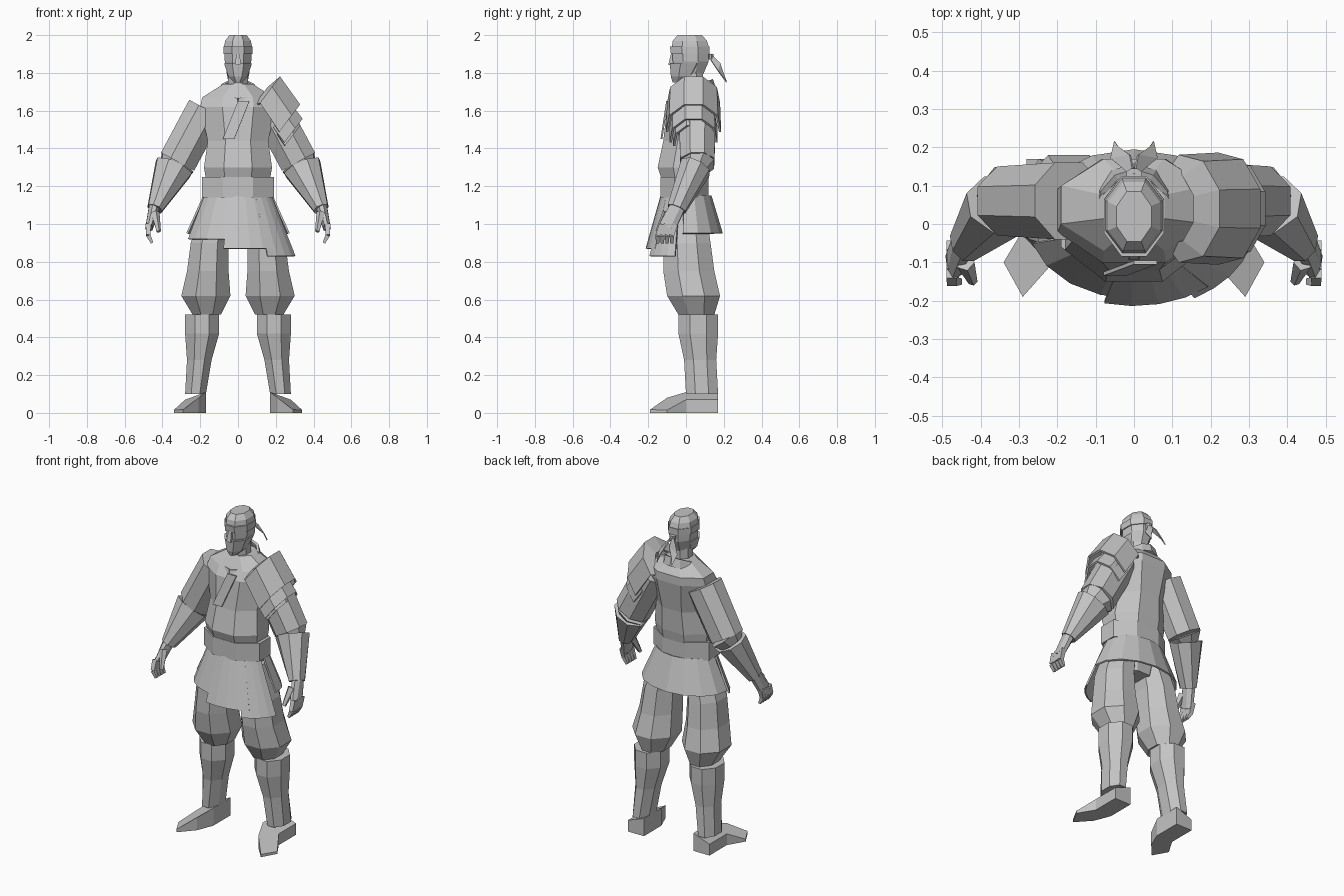
import bpy, bmesh
from math import sin, cos, pi, radians
from mathutils import Vector

cube = bpy.data.objects.get("Cube")
if cube:
    bpy.data.objects.remove(cube, do_unlink=True)

grey = bpy.data.materials.new("plain_grey")
grey.use_nodes = True
shade = 0.55
grey.diffuse_color = (shade, shade, shade, 1)
grey.node_tree.nodes["Principled BSDF"].inputs["Base Color"].default_value = grey.diffuse_color

right, back, up = Vector((1, 0, 0)), Vector((0, 1, 0)), Vector((0, 0, 1))


def skin(name, rows, closed=True, thickness=0, mirror=False):
    """Bridge rows of points; closed rows are capped, open ones become sheets."""
    bm = bmesh.new()
    rows = [[bm.verts.new(point) for point in row] for row in rows]
    count = len(rows[0])
    for lower, upper in zip(rows, rows[1:]):
        for i in range(count if closed else count - 1):
            j = (i + 1) % count
            bm.faces.new((lower[i], lower[j], upper[j], upper[i]))
    if closed:
        bm.faces.new(rows[0])
        bm.faces.new(rows[-1])
    bmesh.ops.recalc_face_normals(bm, faces=bm.faces)
    mesh = bpy.data.meshes.new(name)
    bm.to_mesh(mesh)
    bm.free()
    mesh.materials.append(grey)
    part = bpy.data.objects.new(name, mesh)
    bpy.context.collection.objects.link(part)
    if thickness:
        solidify = part.modifiers.new("thickness", "SOLIDIFY")
        solidify.thickness = thickness
        solidify.offset = 0
    if mirror:
        part.modifiers.new("other_side", "MIRROR")


def ring(centre, across, along, sides):
    """Polygon with flat sides that touches the given half widths."""
    angles = [2 * pi * (i + 0.5) / sides for i in range(sides)]
    return [centre + (across * cos(a) + along * sin(a)) / cos(pi / sides) for a in angles]


def loft(name, sections, sides=8, mirror=False):
    """Level sections: inner x, outer x, front y, back y, height."""
    rows = []
    for inner, outer, front, rear, height in sections:
        centre = Vector((inner + outer, front + rear, height * 2)) / 2
        rows.append(ring(centre, right * (outer - inner) / 2, back * (rear - front) / 2, sides))
    skin(name, rows, mirror=mirror)


def body(name, sections, sides=8):
    """Symmetric loft from half widths."""
    loft(name, [(-section[0], *section) for section in sections], sides)


def tube(name, start, end, start_size, end_size, sides=8, mirror=True):
    """Tapered limb cut square to its own axis; sizes are half width and half depth."""
    start, end = Vector(start), Vector(end)
    axis = (end - start).normalized()
    across = axis.cross(back).normalized()
    along = across.cross(axis)
    rows = [ring(centre, across * size[0], along * size[1], sides)
            for centre, size in ((start, start_size), (end, end_size))]
    skin(name, rows, mirror=mirror)


# Torso and belt: half width, front, back, height
body("tunic", [(.17, -.13, .12, 1.24), (.18, -.15, .13, 1.3), (.16, -.12, .14, 1.44),
               (.2, -.1, .17, 1.62), (.19, -.07, .17, 1.67), (.08, -.03, .12, 1.74)])
body("belt", [(.19, -.135, .12, 1.14), (.19, -.135, .12, 1.25)])
body("hips", [(.1, -.07, .08, .96), (.17, -.12, .11, 1.15)])

# Crossed front edge of the tunic
steps = [0, .5, 1]
skin("lapel", [[(x - t * .08, -.1 - t * .03, 1.65 - t * .2) for x in (0, .06)] for t in steps],
     closed=False, thickness=.01)


# Skirt panels hang from the belt and flare out to a hem
def skirt_panel(name, first, last, hem, flare=1.0, columns=4):
    angles = [radians(first + (last - first) * i / columns) for i in range(columns + 1)]
    rows = [[(half * cos(a), depth * sin(a), height) for a in angles]
            for half, depth, height in ((.18, .13, 1.15), (.27 * flare, .19 * flare, hem))]
    skin(name, rows, closed=False, thickness=.01)


skirt_panel("skirt_back", -5, 185, .95, columns=8)
skirt_panel("skirt_front_right", 195, 270, .92)
skirt_panel("skirt_front_centre", 255, 310, .87, flare=1.1)
skirt_panel("skirt_front_left", 300, 345, .83, flare=1.15)

# Legs
loft("trousers", [(.02, .18, -.1, .1, 1.1), (.05, .25, -.12, .13, .9), (.05, .27, -.12, .15, .75),
                  (.04, .3, -.1, .18, .62), (.09, .24, -.04, .15, .52)], mirror=True)
loft("boot", [(.1, .28, -.04, .17, .52), (.1, .28, -.04, .17, .42),
              (.14, .27, -.01, .16, .28), (.17, .28, 0, .17, .1)], mirror=True)

# Feet turned outward, thinning towards the toe and the outer edge
outline = [(.17, .17), (.28, .17), (.28, 0), (.34, -.1), (.29, -.19), (.21, -.1), (.17, 0)]
skin("foot", [[(x, y, 0) for x, y in outline],
              [(x, y, .11 + min(y, 0) / 4 - max(x - .2, 0) / 2) for x, y in outline]], mirror=True)

# Arms and hands
tube("sleeve", (.17, .06, 1.61), (.32, .06, 1.33), (.1, .1), (.1, .09))
tube("sleeve_cuff", (.32, .06, 1.33), (.35, .05, 1.29), (.1, .09), (.07, .06))
tube("forearm_guard", (.34, .05, 1.3), (.44, -.05, 1.08), (.1, .08), (.04, .05))
tube("palm", (.44, -.04, 1.1), (.47, -.1, .98), (.03, .04), (.02, .045))
tube("thumb", (.44, -.1, 1.06), (.42, -.15, .96), (.02, .02), (.01, .01), sides=5)
for finger in range(4):
    y = -.13 + finger * .025
    knuckle = (.475, y - .02, .94)
    tube(f"finger_{finger}_base", (.475, y, 1), knuckle, (.014, .012), (.012, .012), sides=4)
    tube(f"finger_{finger}_tip", knuckle, (.455, y - .02, .9), (.012, .012), (.007, .008), sides=4)

# Head, mask and headband
body("neck", [(.055, -.03, .09, 1.66), (.05, -.03, .09, 1.83)])
body("head", [(.05, -.06, .09, 1.79), (.07, -.07, .12, 1.86), (.074, -.075, .12, 1.94),
              (.068, -.07, .11, 1.97), (.045, -.045, .085, 2)])
body("face_mask", [(.02, -.07, 0, 1.75), (.05, -.08, .06, 1.78), (.074, -.086, .11, 1.85)])
body("headband", [(.078, -.08, .125, 1.9), (.078, -.085, .125, 1.94)])
tube("nose", (0, -.07, 1.9), (0, -.08, 1.84), (.01, .01), (.014, .014), sides=4, mirror=False)
tube("headband_knot", (0, .13, 1.9), (0, .13, 1.87), (.02, .015), (.015, .015), mirror=False)
for side, sign in (("left", 1), ("right", -1)):
    skin(f"headband_tail_{side}", [[(0, .13, 1.9), (sign * .01, .13, 1.87)],
                                   [(sign * .01, .18, 1.85), (sign * .06, .17, 1.81)],
                                   [(sign * .04, .2, 1.79), (sign * .05, .215, 1.75)]],
         closed=False, thickness=.006)

# Collar, low at the throat and high at the nape
turn = [i * pi / 6 for i in range(13)]
skin("collar", [[(width * sin(a), .03 - width * 1.15 * cos(a), height - .05 * cos(a)) for a in turn]
                for width, height in ((.105, 1.665), (.092, 1.715))], closed=False, thickness=.015)


# Shoulder armour: overlapping curved plates on the left arm
def shoulder_plate(name, arcs):
    outward = Vector((.6, 0, .8))
    angles = [radians(-100 + 40 * i) for i in range(6)]
    rows = [[Vector((x, .04, z)) + back * radius * .95 * sin(a) + outward * radius * 1.06 * cos(a)
             for a in angles] for x, z, radius in arcs]
    skin(name, rows, closed=False, thickness=.012)


shoulder_plate("shoulder_plate_top", [(.1, 1.64, .1), (.135, 1.66, .145), (.235, 1.51, .15)])
shoulder_plate("shoulder_plate_middle", [(.2, 1.53, .13), (.26, 1.45, .13)])
shoulder_plate("shoulder_plate_lower", [(.22, 1.49, .11), (.26, 1.43, .11)])
